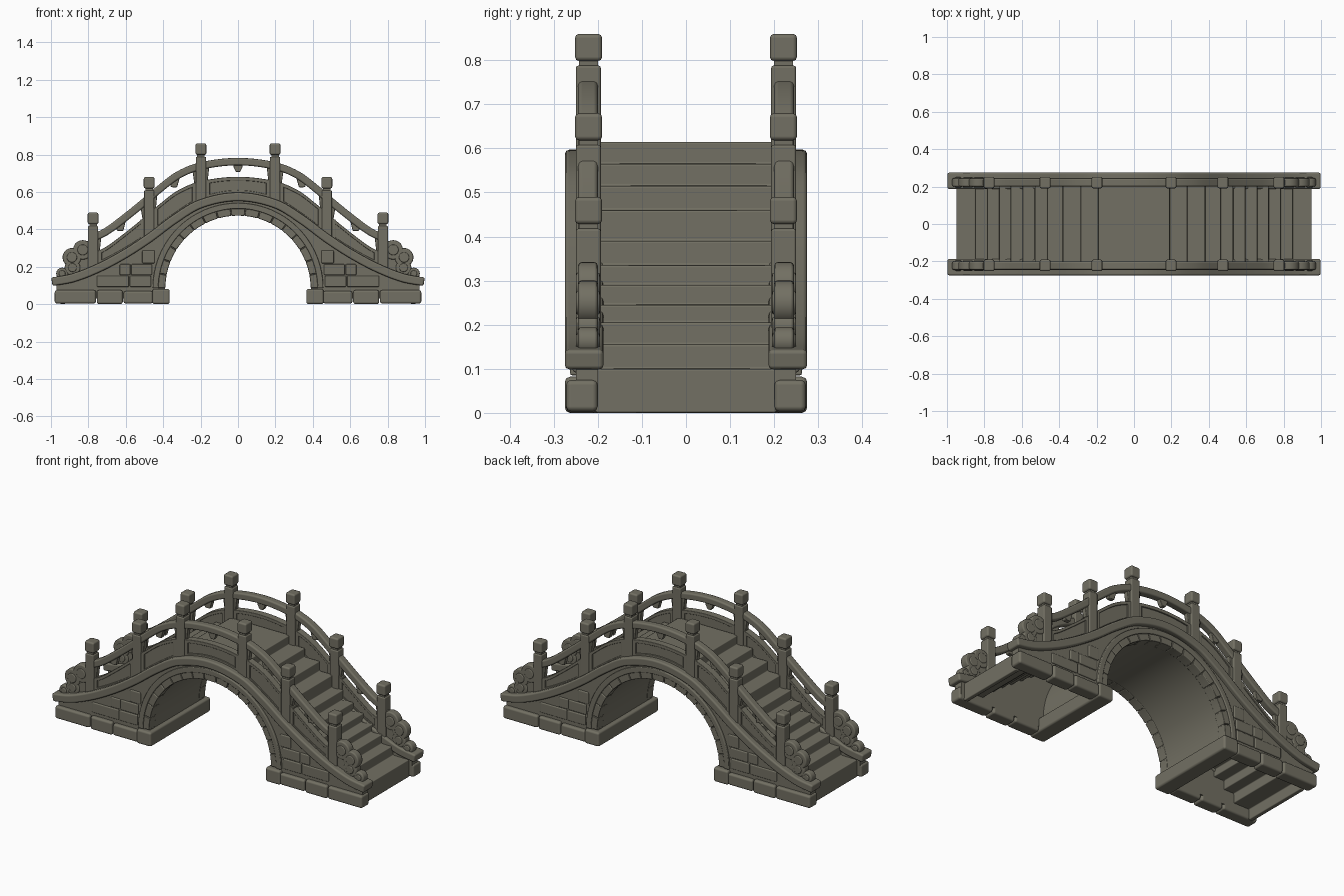
import bpy, bmesh, math, random

if "Cube" in bpy.data.objects:
    bpy.data.objects.remove(bpy.data.objects["Cube"])
random.seed(4)

stone = bpy.data.materials.new("weathered grey stone")
stone.diffuse_color = (0.17, 0.162, 0.125, 1)
stone.use_nodes = True
stone.node_tree.nodes["Principled BSDF"].inputs["Base Color"].default_value = stone.diffuse_color


def finish(name, bm, mirror="", bevel=0.006):
    """Turn a bmesh into a bevelled object, mirrored about the world axes."""
    bmesh.ops.recalc_face_normals(bm, faces=bm.faces)
    me = bpy.data.meshes.new(name)
    bm.to_mesh(me)
    bm.free()
    me.materials.append(stone)
    ob = bpy.data.objects.new(name, me)
    bpy.context.collection.objects.link(ob)
    bpy.ops.object.select_all(action="DESELECT")
    ob.select_set(True)
    bpy.context.view_layer.objects.active = ob
    bpy.ops.object.shade_smooth_by_angle(angle=math.radians(35))
    if bevel:
        b = ob.modifiers.new("soft edges", "BEVEL")
        b.width, b.segments, b.harden_normals = bevel, 2, True
        b.limit_method, b.angle_limit = "ANGLE", math.radians(40)
    if mirror:
        m = ob.modifiers.new("mirror", "MIRROR")
        m.use_axis = ("x" in mirror, "y" in mirror, False)
        m.use_mirror_merge = False
    return ob


def add_prism(bm, pts, y0, y1):
    """Extrude an x-z outline from y0 to y1."""
    a = [bm.verts.new((x, y0, z)) for x, z in pts]
    b = [bm.verts.new((x, y1, z)) for x, z in pts]
    bm.faces.new(a)
    bm.faces.new(b[::-1])
    n = len(pts)
    for i in range(n):
        j = (i + 1) % n
        bm.faces.new((a[i], b[i], b[j], a[j]))


def prisms(name, outlines, y0, y1, mirror="", bevel=0.006):
    bm = bmesh.new()
    for pts in outlines:
        add_prism(bm, pts, y0, y1)
    return finish(name, bm, mirror, bevel)


def rect(x0, x1, z0, z1):
    return [(x0, z0), (x1, z0), (x1, z1), (x0, z1)]


def circle(cx, cz, r, n=28):
    return [(cx + r * math.cos(2 * math.pi * i / n), cz + r * math.sin(2 * math.pi * i / n)) for i in range(n)]


def smooth_curve(points):
    """Smooth symmetric height function z(|x|) through the points."""
    full = [(-x, z) for x, z in points[:0:-1]] + points
    n = len(full)
    slope = []
    for i in range(n):
        p, q = full[max(i - 1, 0)], full[min(i + 1, n - 1)]
        slope.append((q[1] - p[1]) / (q[0] - p[0]))

    def f(x):
        i = max(k for k in range(n - 1) if k == 0 or full[k][0] <= x)
        (xa, za), (xb, zb) = full[i], full[i + 1]
        h = xb - xa
        t = (x - xa) / h
        return (za * (2*t**3 - 3*t*t + 1) + zb * (3*t*t - 2*t**3)
                + h * slope[i] * (t**3 - 2*t*t + t) + h * slope[i + 1] * (t**3 - t*t))
    return f


def span(a, b, n):
    return [a + (b - a) * i / n for i in range(n + 1)]


def band(f, a, b, lo, hi, n=60):
    """Outline following the curve f, offset along its normal by lo and hi."""
    low, high = [], []
    for x in span(a, b, n):
        s = (f(min(x + .005, 1)) - f(max(x - .005, -1))) / (min(x + .005, 1) - max(x - .005, -1))
        k = math.hypot(1, s)
        low.append((x - s / k * -0 - s * lo / k, f(x) + lo / k))
        high.append((x - s * hi / k, f(x) + hi / k))
    return low + high[::-1]


def arc(r, n=48, a0=0.0, a1=math.pi):
    return [(r * math.cos(t), CZ + r * math.sin(t)) for t in span(a0, a1, n)]


CZ = 0.085
trim = smooth_curve([(0, .573), (.2, .535), (.34, .452), (.47, .355), (.6, .27), (.74, .195), (.88, .14), (1, .118)])
rail = smooth_curve([(0, .762), (.2, .738), (.32, .69), (.42, .615), (.52, .53), (.62, .45), (.71, .385), (.8, .345)])

# arch barrel
outer = [(.43, 0)] + arc(.43) + [(-.43, 0)]
inner = [(.39, 0)] + arc(.39) + [(-.39, 0)]
prisms("arch_barrel", [outer + inner[::-1]], -.245, .245, bevel=0)

# arch face stones and the outer moulding ring
N = 17
blocks = []
for i in range(N):
    a0, a1 = math.pi * i / N + .004, math.pi * (i + 1) / N - .004
    blocks.append(arc(.427, 4, a0, a1) + arc(.388, 4, a0, a1)[::-1])
prisms("arch_ring_stones", blocks, -.256, -.2, "y", .004)
prisms("arch_moulding", [arc(.456) + arc(.425)[::-1]], -.263, -.2, "y", .005)

# side walls
wall = [(x, trim(x)) for x in span(-.97, .97, 60)]
wall += [(.97, .03), (.42, .03)] + arc(.42) + [(-.42, .03), (-.97, .03)]
prisms("side_walls", [wall], -.25, -.2, "y", 0)

# raised wall stones in courses
courses = []
z = .092
while z < .42:
    z1 = z + random.uniform(.06, .075)
    dz = max(z - CZ, 0)
    x = math.sqrt(max(.46**2 - dz**2, 0)) + .003
    end = max(t for t in span(0, .97, 200) if trim(t) - .03 >= z1)
    while end - x > .04:
        w = min(random.uniform(.11, .19), end - x)
        if end - x - w < .05:
            w = end - x
        courses.append(rect(x + .002, x + w - .002, z, z1 - .004))
        x += w
    z = z1
prisms("wall_stones", courses, -.257, -.23, "xy", .006)

# foundation blocks along the sides, and the plinth under each arch foot
prisms("foundation_blocks", [rect(.455, .612, .003, .07), rect(.616, .755, .0, .075), rect(.759, .98, .003, .075)],
       -.272, -.2, "xy", .012)
prisms("arch_plinths", [rect(.365, .458, 0, .082)], -.275, .275, "x", .012)

# stepped deck: a hollow-backed shell over the whole span
edges = [.19, .285, .38, .465, .53, .595, .66, .72, .785, .85, .95]
tops = [.615, .565, .515, .46, .39, .335, .29, .245, .205, .155, .10]
top, under = [], []
for i, (x, h) in enumerate(zip(edges, tops)):
    nxt = tops[i + 1] if i + 1 < len(tops) else 0
    top += [(x, h), (x, nxt)]
    under += [(x - .025, h - .04), (x - .025, max(nxt - .04, 0))]
mir = lambda p: [(-x, z) for x, z in p[::-1]]
prisms("steps", [mir(top) + top + under[::-1] + mir(under)[::-1]], -.205, .205, bevel=.005)

# curved edge trim
prisms("edge_trim", [band(trim, -.995, .995, -.022, .024, 90)], -.275, -.187, "y", .01)

# parapet panels with raised borders
panel_top = lambda x: rail(x) - .085
panels, frames = [], []
posts = [(.198, .86), (.475, .68), (.775, .49)]
for a, b in [(-.198, .198), (.198, .475), (.475, .775)]:
    xs = span(a, b, 16)
    panels.append([(x, trim(x)) for x in xs] + [(x, panel_top(x)) for x in xs[::-1]])
    xs = span(a, b, 16)
    frames.append([(x, panel_top(x) - .016) for x in xs] + [(x, panel_top(x) + .004) for x in xs[::-1]])
    frames.append([(x, trim(x)) for x in xs] + [(x, trim(x) + .036) for x in xs[::-1]])
    for c in (a + .035, b - .035):
        frames.append([(c - .012, trim(c)), (c + .012, trim(c)), (c + .012, panel_top(c)), (c - .012, panel_top(c))])
prisms("parapet_panels", panels[:1], -.236, -.208, "y", 0)
prisms("parapet_side_panels", panels[1:], -.236, -.208, "xy", 0)
prisms("parapet_borders", frames[:4], -.243, -.202, "y", .003)
prisms("parapet_side_borders", frames[4:], -.243, -.202, "xy", .003)

# handrail
prisms("handrail", [band(rail, -.79, .79, -.02, .02, 80)], -.245, -.2, "y", .01)

# carved brackets hanging between handrail and panel
brackets = []
for c in (0.0, .17, .226, .337, .447, .503, .625, .747):
    mid = c in (0.0, .337, .625)
    w, d = (.028, .055) if mid else (.018, .09)
    brackets.append([(c - w, rail(c - w) - .01), (c - w * .8, rail(c - w) - .032), (c - w * .4, rail(c) - d),
                     (c + w * .4, rail(c) - d), (c + w * .8, rail(c + w) - .032), (c + w, rail(c + w) - .01)])
prisms("rail_brackets", brackets, -.236, -.209, "xy", .004)

# posts, necks and caps
prisms("posts", [rect(x - .027, x + .027, trim(x) - .01, t - .072) for x, t in posts], -.25, -.193, "xy", .006)
prisms("post_necks", [rect(x - .02, x + .02, t - .08, t - .05) for x, t in posts], -.243, -.2, "xy", 0)
prisms("post_caps", [rect(x - .029, x + .029, t - .062, t) for x, t in posts], -.252, -.19, "xy", .01)

# scrolled end stones below the last posts
web = [(.79, .18), (.95, .13), (.935, .18), (.89, .24), (.84, .32), (.79, .345)]
prisms("scroll_web", [web], -.238, -.207, "xy", .004)
lobes = [(.83, .29, .052), (.888, .25, .05), (.885, .195, .042), (.94, .163, .032)]
prisms("scroll_lobes", [circle(*l) for l in lobes], -.245, -.2, "xy", .008)
prisms("scroll_curls", [circle(x, z, r * .55) for x, z, r in lobes], -.25, -.195, "xy", .006)
